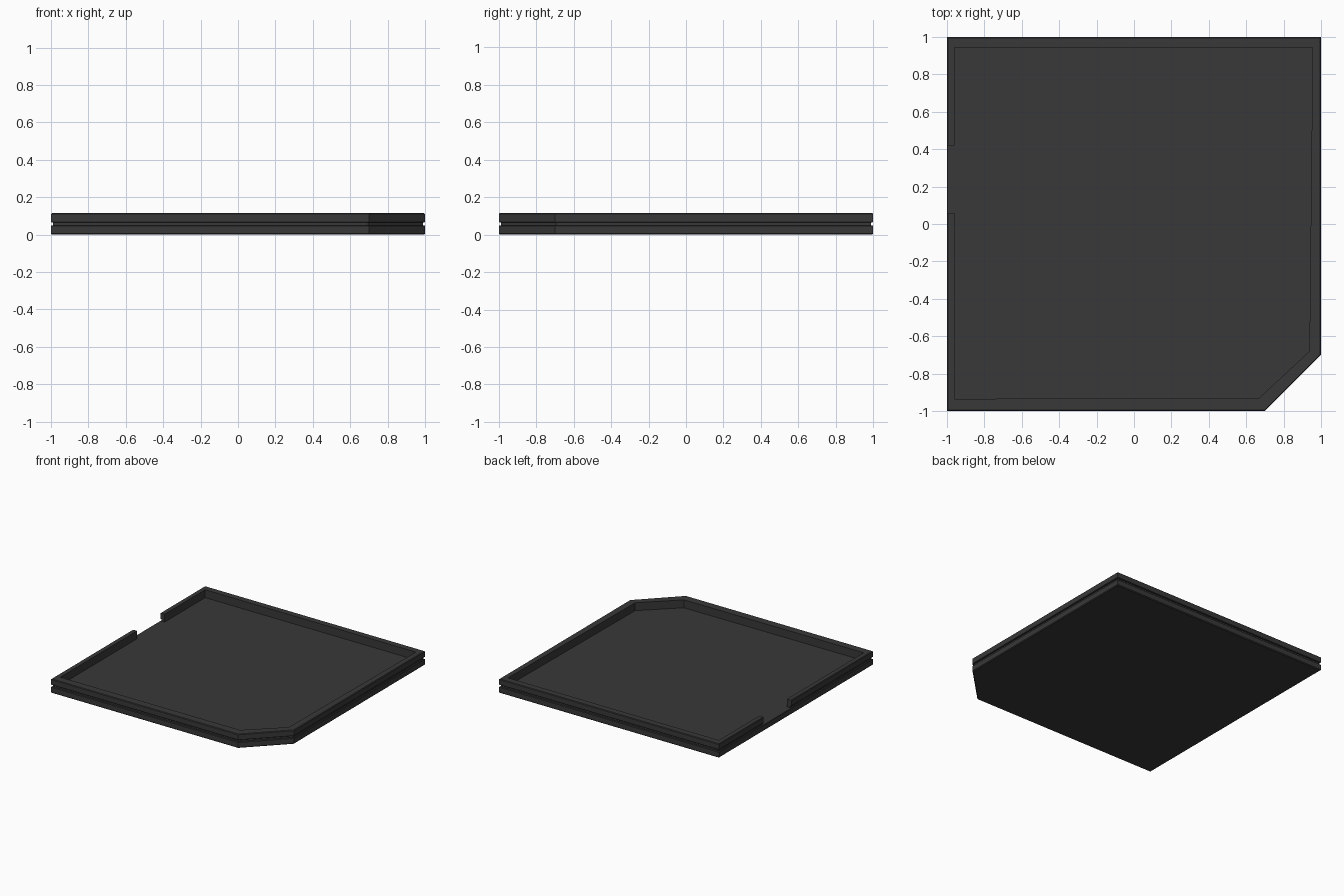
import bpy, bmesh

if "Cube" in bpy.data.objects:
    bpy.data.objects.remove(bpy.data.objects["Cube"])

mat = bpy.data.materials.new("dark_grey")
mat.diffuse_color = (0.04, 0.04, 0.04, 1)
mat.use_nodes = True
mat.node_tree.nodes["Principled BSDF"].inputs["Base Color"].default_value = mat.diffuse_color

GAP = (0.06, 0.42)      # opening in the left wall
FLOOR = 0.05


def outline(d):
    """Square with a clipped front right corner, inset by d."""
    k = 0.414 * d
    return [(-1 + d, -1 + d), (0.7 - k, -1 + d), (1 - d, -0.7 + k),
            (1 - d, 1 - d), (-1 + d, 1 - d)]


def open_path(pts):
    """Run from the front side of the gap round to its back side."""
    x = pts[0][0]
    return [(x, GAP[0])] + pts + [(x, GAP[1])]


def make(name, bm):
    bmesh.ops.recalc_face_normals(bm, faces=bm.faces)
    me = bpy.data.meshes.new(name)
    bm.to_mesh(me)
    bm.free()
    ob = bpy.data.objects.new(name, me)
    ob.data.materials.append(mat)
    bpy.context.collection.objects.link(ob)
    return ob


def add_ring(bm, pts, z):
    return [bm.verts.new((x, y, z)) for x, y in pts]


# Base slab: its top is the tray floor
bm = bmesh.new()
rings = [add_ring(bm, outline(d), z)
         for d, z in [(0.006, 0), (0, 0.006), (0, FLOOR - 0.003), (0.003, FLOOR)]]
for a, b in zip(rings, rings[1:]):
    n = len(a)
    for i in range(n):
        j = (i + 1) % n
        bm.faces.new((a[i], a[j], b[j], b[i]))
bm.faces.new(rings[0])
bm.faces.new(rings[-1])
make("base_slab", bm)

# Raised rim: recessed groove below, lip above, open at the gap
inner = [(-0.96, -0.935), (0.67, -0.93), (0.938, -0.68),
         (0.955, 0.945), (-0.96, 0.945)]
section = [(outline(0.012), FLOOR), (outline(0.012), 0.066), (outline(0.003), 0.066),
           (outline(0), 0.069), (outline(0), 0.11), (outline(0.005), 0.115),
           (inner, 0.115), (inner, FLOOR)]
bm = bmesh.new()
rows = [add_ring(bm, open_path(p), z) for p, z in section]
for a, b in zip(rows, rows[1:] + rows[:1]):
    for i in range(len(a) - 1):
        bm.faces.new((a[i], a[i + 1], b[i + 1], b[i]))
bm.faces.new([r[0] for r in rows])
bm.faces.new([r[-1] for r in rows])
make("raised_rim", bm)
